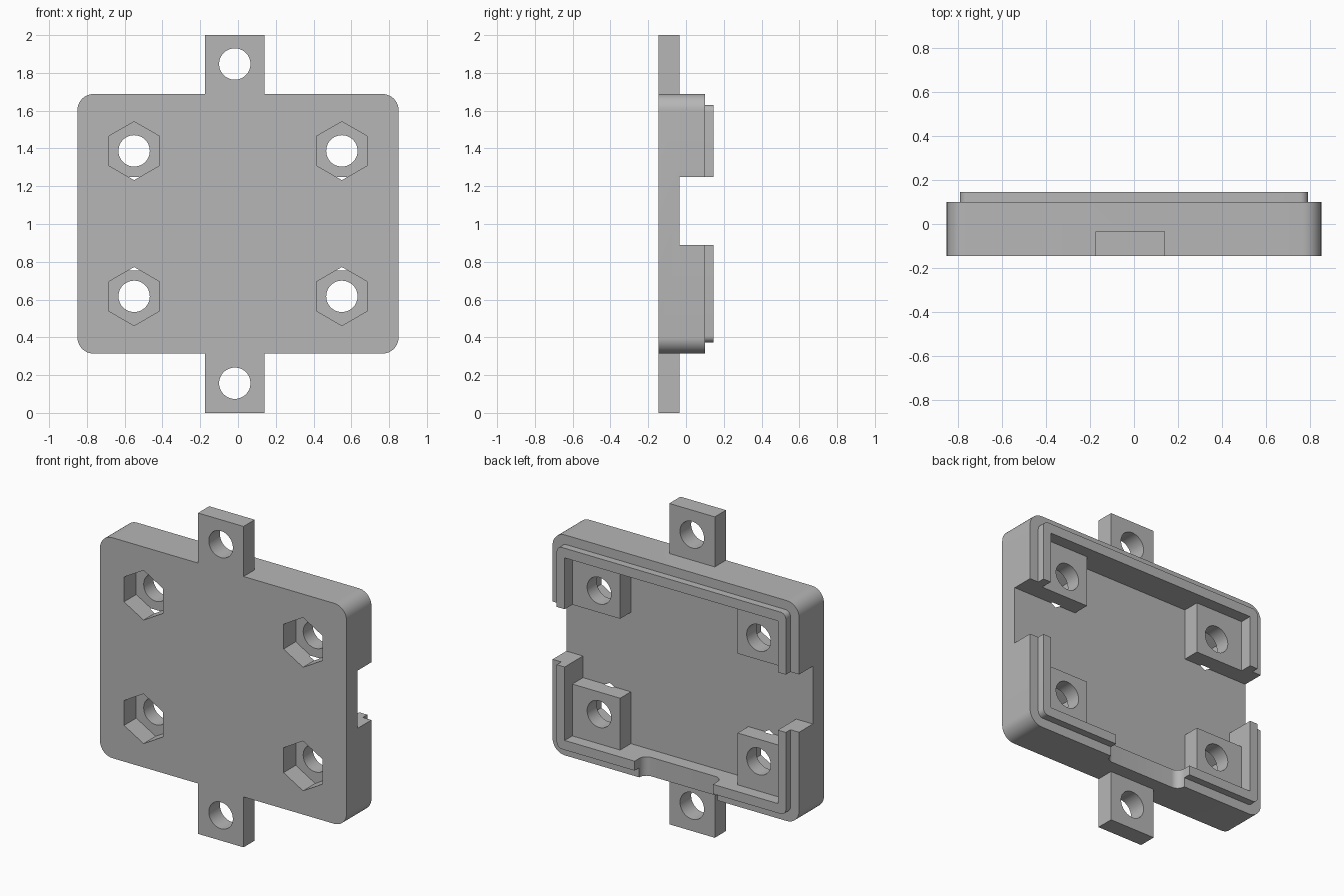
import bpy, bmesh, math
from mathutils import Matrix, Vector

if "Cube" in bpy.data.objects:
    bpy.data.objects.remove(bpy.data.objects["Cube"], do_unlink=True)

FRONT, FLOOR, RIM, LIP = -0.145, -0.035, 0.1, 0.145
MID_X, MID_Z = -0.017, 1.0

grey = bpy.data.materials.new("matte grey")
grey.use_nodes = True
colour = (0.47, 0.47, 0.47, 1)
grey.diffuse_color = colour
grey.node_tree.nodes["Principled BSDF"].inputs["Base Color"].default_value = colour


def finish(name, bm):
    bmesh.ops.recalc_face_normals(bm, faces=bm.faces[:])
    mesh = bpy.data.meshes.new(name)
    bm.to_mesh(mesh)
    bm.free()
    mesh.materials.append(grey)
    obj = bpy.data.objects.new(name, mesh)
    bpy.context.collection.objects.link(obj)
    return obj


def box(name, x, y, z, radius=0, axis=1, keep=lambda c: True):
    """Box from ranges, with the edges along one axis rounded."""
    bm = bmesh.new()
    bmesh.ops.create_cube(bm, size=1)
    ranges = (x, y, z)
    for v in bm.verts:
        v.co = Vector([(r[0] + r[1]) / 2 + c * (r[1] - r[0]) for r, c in zip(ranges, v.co)])
    if radius:
        edges = [e for e in bm.edges
                 if abs((e.verts[0].co - e.verts[1].co).normalized()[axis]) > 0.9
                 and keep((e.verts[0].co + e.verts[1].co) / 2)]
        bmesh.ops.bevel(bm, geom=edges, offset=radius, segments=10, profile=0.5,
                        affect='EDGES')
    return finish(name, bm)


def prism(name, x, z, radius, y, sides):
    """Prism running front to back, with a corner pointing up."""
    bm = bmesh.new()
    turn = Matrix.Rotation(math.pi / 2, 4, 'X') @ Matrix.Rotation(math.pi / 2, 4, 'Z')
    place = Matrix.Translation((x, (y[0] + y[1]) / 2, z))
    bmesh.ops.create_cone(bm, cap_ends=True, segments=sides, radius1=radius,
                          radius2=radius, depth=y[1] - y[0], matrix=place @ turn)
    # corner positions are set directly so that one always points up
    ring = sorted(bm.verts, key=lambda v: math.atan2(v.co.z - z, v.co.x - x))
    top = max(math.atan2(v.co.z - z, v.co.x - x) for v in ring)
    shift = (math.pi / 2 - top) % (2 * math.pi / sides)
    bmesh.ops.rotate(bm, verts=bm.verts[:], cent=(x, 0, z),
                     matrix=Matrix.Rotation(-shift, 3, 'Y'))
    return finish(name, bm)


def combine(target, tool, operation):
    mod = target.modifiers.new(tool.name, 'BOOLEAN')
    mod.operation, mod.object, mod.solver = operation, tool, 'EXACT'
    bpy.context.view_layer.objects.active = target
    bpy.ops.object.modifier_apply(modifier=mod.name)
    bpy.data.objects.remove(tool, do_unlink=True)


# Rounded tray with a raised locating lip
case = box("case_half", (-0.85, 0.85), (FRONT, RIM), (0.314, 1.688), 0.085)
lip = box("lip", (-0.79, 0.79), (0, LIP), (0.373, 1.63), 0.035)
combine(case, lip, 'UNION')
cavity = box("cavity", (-0.735, 0.735), (FLOOR, 0.3), (0.432, 1.57))
combine(case, cavity, 'DIFFERENCE')

# Gaps through both side walls, and a rounded recess in the bottom wall
side_gap = box("side_gap", (-1, 1), (FLOOR, 0.3), (0.89, 1.25))
combine(case, side_gap, 'DIFFERENCE')
recess = box("bottom_recess", (MID_X - 0.27, MID_X + 0.27), (0.05, 0.3), (0.2, 0.5),
             0.05, 2, lambda c: c.y < 0.1)
combine(case, recess, 'DIFFERENCE')

# Corner bosses, reaching into the walls
for side in (-1, 1):
    xs = sorted((side * 0.405, side * 0.76))
    for zs in ((0.4, 0.755), (1.25, 1.6)):
        combine(case, box("boss", xs, (-0.08, 0.07), zs), 'UNION')

# Mounting tabs above and below
for zs in ((0, 0.4), (1.6, 2)):
    tab = box("tab", (MID_X - 0.157, MID_X + 0.14 + 0.017), (FRONT, FLOOR), zs)
    combine(case, tab, 'UNION')
for z in (0.157, 1.847):
    combine(case, prism("tab_hole", MID_X, z, 0.083, (-0.3, 0.3), 48), 'DIFFERENCE')

# Bolt holes with hexagonal nut pockets in the front
for x in (-0.55, 0.55):
    for z in (0.617, 1.387):
        combine(case, prism("bolt_hole", x, z, 0.083, (-0.3, 0.3), 48), 'DIFFERENCE')
        combine(case, prism("nut_pocket", x, z, 0.155, (-0.3, -0.025), 6), 'DIFFERENCE')

# Smooth the rounded corners and bores, keeping edges crisp
bpy.ops.object.select_all(action='DESELECT')
case.select_set(True)
bpy.context.view_layer.objects.active = case
bpy.ops.object.shade_smooth_by_angle(angle=math.radians(30))
